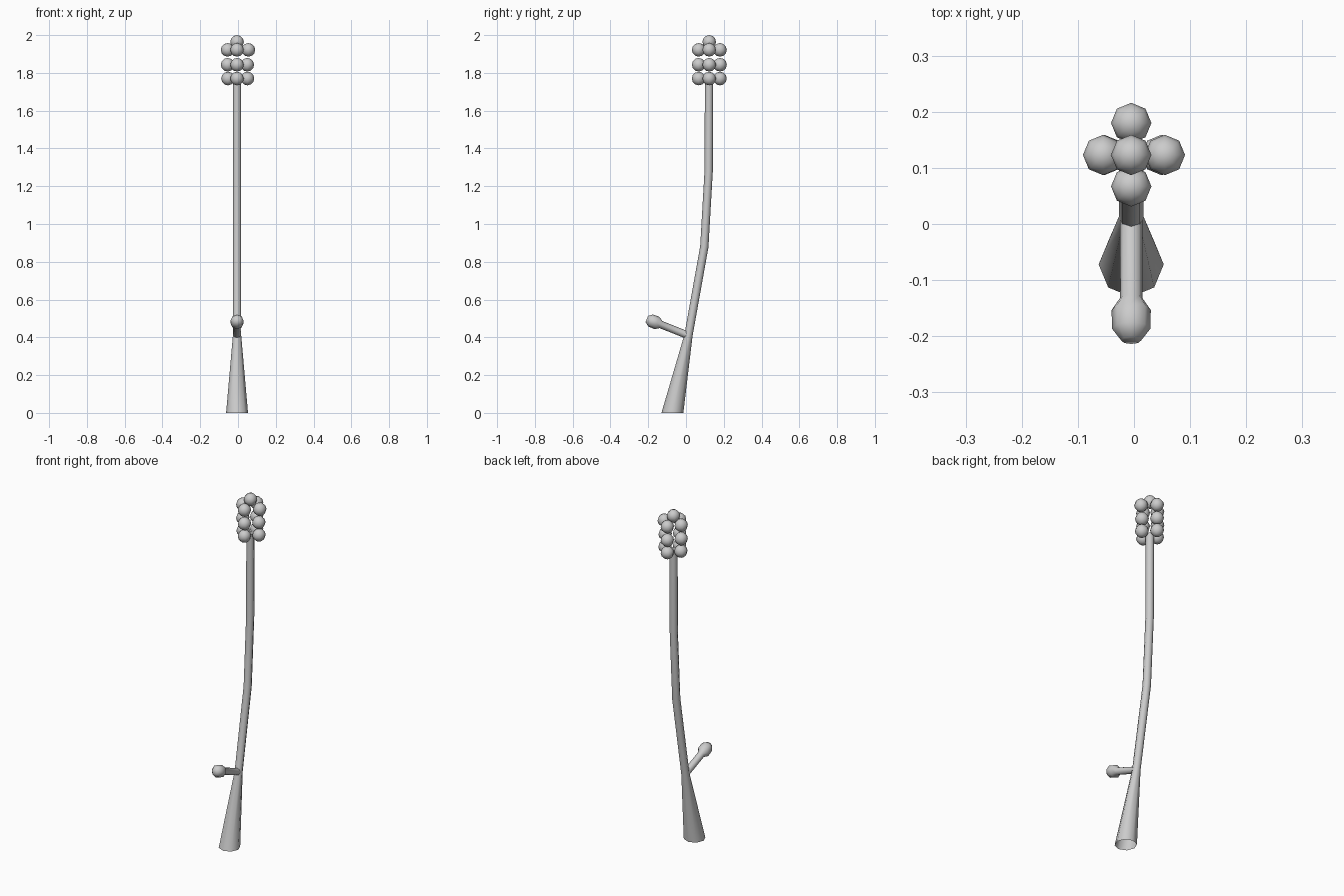
import bpy, bmesh
from math import sin, cos, pi
from mathutils import Vector

if "Cube" in bpy.data.objects:
    bpy.data.objects.remove(bpy.data.objects["Cube"])

CX = -0.005


def tube(name, rings, cap_end=False, sides=8):
    """Loft 8-sided rings given as (y, z, radius, ring axis in yz)."""
    bm = bmesh.new()
    loops = []
    for y, z, r, axis in rings:
        a = Vector((0, *axis)).normalized()
        u = Vector((1, 0, 0))
        v = a.cross(u)
        c = Vector((CX, y, z))
        loops.append([bm.verts.new(c + r * (u * cos(2 * pi * i / sides) + v * sin(2 * pi * i / sides)))
                      for i in range(sides)])
    for lo, hi in zip(loops, loops[1:]):
        for i in range(sides):
            j = (i + 1) % sides
            bm.faces.new((lo[i], lo[j], hi[j], hi[i]))
    if cap_end:
        bm.faces.new(loops[-1])
    finish(bm, name)


def finish(bm, name):
    me = bpy.data.meshes.new(name)
    bm.to_mesh(me)
    bm.free()
    for p in me.polygons:
        p.use_smooth = True
    ob = bpy.data.objects.new(name, me)
    bpy.context.collection.objects.link(ob)


# Bent stalk, flared and open at the foot
tube("stalk", [
    (-0.072, 0.0, 0.058, (0, 1)),
    (0.013, 0.41, 0.022, (0.19, 1)),
    (0.097, 0.88, 0.022, (0.12, 1)),
    (0.12, 1.28, 0.022, (0.03, 1)),
    (0.122, 1.77, 0.022, (0, 1)),
])

# Side shoot with a rounded bud at its tip
d = Vector((-0.93, 0.37)).normalized()
start = Vector((0.012, 0.41))
profile = [(0, 0.02), (0.155, 0.02), (0.178, 0.035), (0.214, 0.034), (0.236, 0.018)]
tube("side_shoot", [(*(start + d * t), r, d) for t, r in profile], cap_end=True)

# Cluster of beads: three rows of four, plus one on top
CY, R = 0.123, 0.036


def bead(name, x, y, z):
    bm = bmesh.new()
    bmesh.ops.create_uvsphere(bm, u_segments=8, v_segments=6, radius=R)
    bmesh.ops.translate(bm, verts=bm.verts, vec=(x, y, z))
    finish(bm, name)


for row, (z, left, right) in enumerate([(1.77, -0.053, 0.05), (1.843, -0.055, 0.049), (1.922, -0.055, 0.055)]):
    for k, (x, y) in enumerate([(left, CY), (right, CY), (CX, CY - 0.056), (CX, CY + 0.057)]):
        bead(f"bead_{row}_{k}", x, y, z)
bead("bead_top", CX, CY, 1.964)
